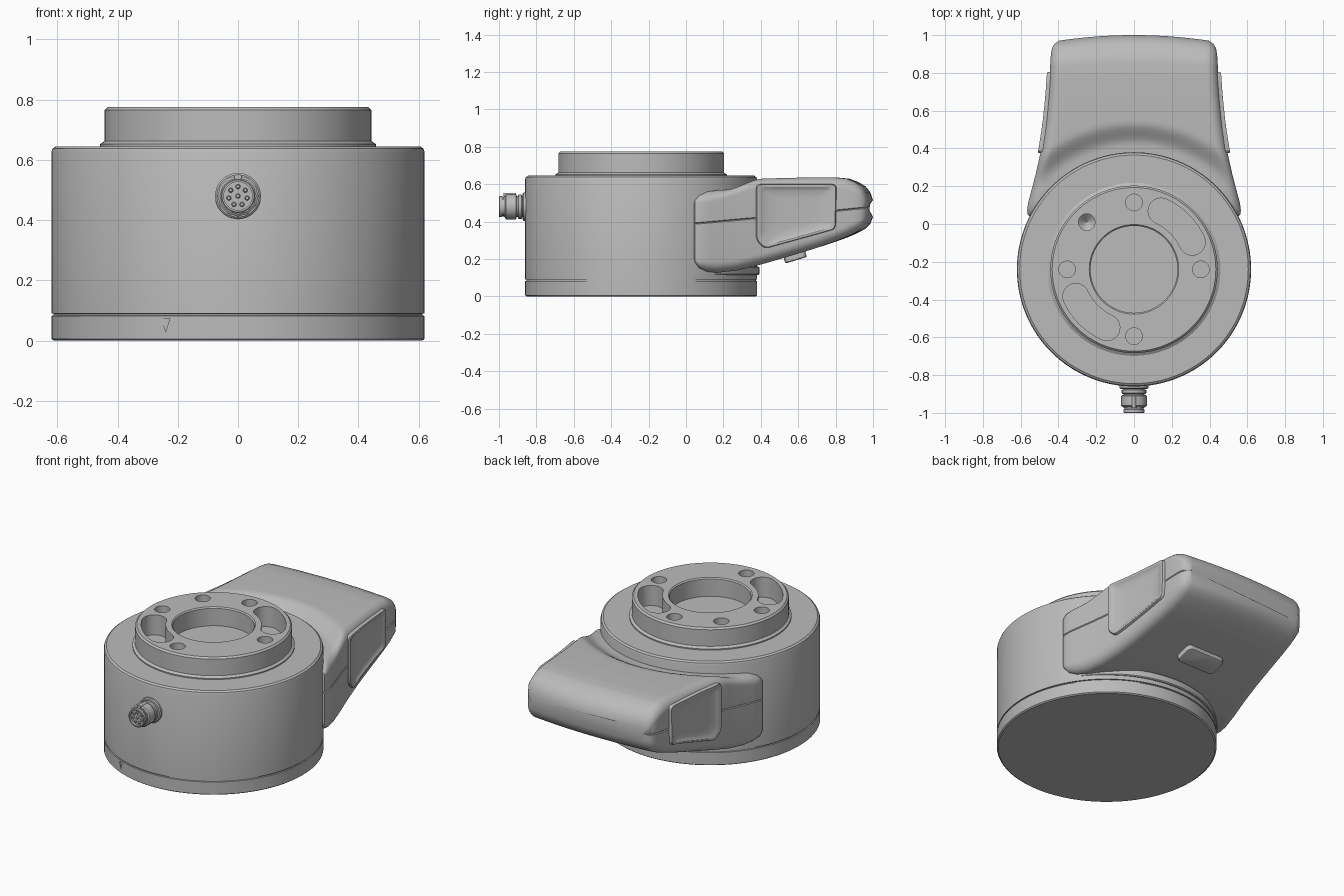
import bpy, bmesh, math
from mathutils import Vector, Matrix

if "Cube" in bpy.data.objects:
    bpy.data.objects.remove(bpy.data.objects["Cube"], do_unlink=True)

GREY = bpy.data.materials.new("satin grey")
GREY.use_nodes = True
GREY.diffuse_color = (0.5, 0.5, 0.5, 1)
GREY.node_tree.nodes["Principled BSDF"].inputs["Base Color"].default_value = (0.5, 0.5, 0.5, 1)
AXIS = -0.24   # y of the drum axis
PI = math.pi


def finish(obj, angle=32):
    bpy.ops.object.select_all(action='DESELECT')
    obj.select_set(True)
    bpy.context.view_layer.objects.active = obj
    bpy.ops.object.shade_smooth_by_angle(angle=math.radians(angle))


def loft(name, rings, smooth=True):
    """Skin a list of equal-length closed rings and cap both ends."""
    bm = bmesh.new()
    loops = [[bm.verts.new(p) for p in ring] for ring in rings]
    n = len(loops[0])
    for a, b in zip(loops, loops[1:]):
        for i in range(n):
            j = (i + 1) % n
            bm.faces.new((a[i], a[j], b[j], b[i]))
    bm.faces.new(loops[0])
    bm.faces.new(loops[-1])
    bmesh.ops.recalc_face_normals(bm, faces=bm.faces)
    mesh = bpy.data.meshes.new(name)
    bm.to_mesh(mesh)
    bm.free()
    obj = bpy.data.objects.new(name, mesh)
    bpy.context.collection.objects.link(obj)
    mesh.materials.append(GREY)
    if smooth:
        finish(obj)
    return obj


def lathe(name, profile, matrix, n=128, smooth=True):
    """Turn (radius, height) pairs around the local z axis."""
    rings = [[matrix @ Vector((r * math.cos(2 * PI * i / n), r * math.sin(2 * PI * i / n), h))
              for i in range(n)] for r, h in profile]
    return loft(name, rings, smooth)


def prism(name, outline, z0, z1):
    return loft(name, [[(x, y, z) for x, y in outline] for z in (z0, z1)], False)


def cut(obj, cutter):
    mod = obj.modifiers.new("cut", 'BOOLEAN')
    mod.operation, mod.solver, mod.object = 'DIFFERENCE', 'EXACT', cutter
    bpy.context.view_layer.objects.active = obj
    bpy.ops.object.modifier_apply(modifier=mod.name)
    bpy.data.objects.remove(cutter, do_unlink=True)


def at(x, y, z=0):
    return Matrix.Translation((x, y, z))


def table(rows, y):
    """Smoothly interpolate rows of (y, value, ...)."""
    if y <= rows[0][0]:
        return rows[0][1:]
    for a, b in zip(rows, rows[1:]):
        if y <= b[0]:
            t = (y - a[0]) / (b[0] - a[0])
            return [p + (q - p) * t for p, q in zip(a[1:], b[1:])]
    return rows[-1][1:]


# Drum with stepped hub
drum = lathe("drum", [(0.612, 0), (0.62, 0.006), (0.62, 0.082), (0.613, 0.083), (0.613, 0.089),
                      (0.62, 0.09), (0.62, 0.625), (0.616, 0.637), (0.605, 0.645), (0.458, 0.645),
                      (0.458, 0.652), (0.443, 0.662), (0.443, 0.765), (0.433, 0.775)],
             at(0, AXIS), smooth=False)

# Central bore, mounting holes and the two kidney pockets
cut(drum, lathe("bore", [(0.23, 0.66), (0.23, 0.768), (0.245, 0.783)], at(0, AXIS), 96, False))
for deg in (0, 90, 135, 180, 270):
    a = math.radians(deg)
    centre = at(0.354 * math.cos(a), AXIS + 0.354 * math.sin(a))
    tip = 0.002 if deg == 135 else 0.044
    cut(drum, lathe("hole", [(tip, 0.69), (0.044, 0.73), (0.044, 0.79)], centre, 32, False))
for base in (PI / 4, PI * 5 / 4):
    half, mid, rad = math.radians(20), 0.34, 0.069
    outline = []
    for sign, r in ((1, mid + rad), (-1, mid - rad)):
        outline += [(r * math.cos(base + sign * half * (i / 8 - 1)), r * math.sin(base + sign * half * (i / 8 - 1)))
                    for i in range(17)]
        end = base + sign * half
        cx, cy = mid * math.cos(end), mid * math.sin(end)
        start = end if sign > 0 else end + PI
        outline += [(cx + rad * math.cos(start + PI * i / 12), cy + rad * math.sin(start + PI * i / 12))
                    for i in range(1, 12)]
    cut(drum, prism("pocket", [(x, y + AXIS) for x, y in outline], 0.65, 0.79))

# Triangular index mark
cut(drum, loft("mark", [[(-0.254, y, 0.074), (-0.226, y, 0.074), (-0.24, y, 0.03)] for y in (-0.9, -0.803)], False))
finish(drum)

# Collar between drum and handle
lathe("handle_collar", [(0.6, 0.115), (0.605, 0.12), (0.605, 0.155), (0.6, 0.16)], at(0, -0.213))

# Handle: y, half width, bottom, top, corner radius
SHAPE = [(0.04, 0.55, 0.21, 0.54, 0.01), (0.048, 0.562, 0.18, 0.565, 0.02), (0.07, 0.566, 0.15, 0.59, 0.04),
         (0.11, 0.561, 0.132, 0.61, 0.06), (0.17, 0.545, 0.127, 0.618, 0.06), (0.27, 0.519, 0.138, 0.624, 0.06),
         (0.4, 0.49, 0.17, 0.629, 0.06), (0.53, 0.47, 0.208, 0.633, 0.06), (0.67, 0.455, 0.25, 0.636, 0.06),
         (0.8, 0.446, 0.292, 0.636, 0.06), (0.87, 0.443, 0.318, 0.63, 0.06), (0.92, 0.44, 0.34, 0.613, 0.06),
         (0.96, 0.434, 0.362, 0.588, 0.05), (0.985, 0.42, 0.387, 0.557, 0.04), (1.0, 0.395, 0.425, 0.515, 0.02)]


def section(y):
    w, lo, hi, r = table(SHAPE, y)
    seam = 0.385 + 0.09 * y

    def arc(cx, cz, start):
        return [(cx + r * math.cos(start + PI * i / 16), cz + r * math.sin(start + PI * i / 16)) for i in range(9)]
    right = [(w, seam - 0.004), (w - 0.006, seam), (w, seam + 0.004)] + arc(w - r, hi - r, 0)
    top = [((w - r) * (1 - i / 20), hi) for i in range(1, 40)]
    left = [(-x, z) for x, z in reversed(right)]
    low_left = arc(r - w, lo + r, PI)
    bottom = [((w - r) * (i / 20 - 1), lo) for i in range(1, 40)]
    ring = []
    for x, z in right + top + left + low_left + bottom + arc(w - r, lo + r, PI * 1.5):
        # bowed rear edge, and a dished step around the drum on the upper side
        yy = y - 0.03 * (x / 0.4) ** 2 * max(0, (y - 0.6) / 0.4) ** 2
        t = min(1, max(0, (0.78 - math.hypot(x, yy - AXIS)) / 0.12))
        if z > seam + 0.01:
            z -= 0.05 * t * t * (3 - 2 * t) * min(1, (z - seam) / 0.15)
        ring.append((x, yy, z))
    return ring


steps = [0.04, 0.048, 0.058, 0.07, 0.09] + [0.11 + 0.02 * i for i in range(42)] + [0.96, 0.973, 0.985, 0.993, 1.0]
loft("handle", [section(y) for y in steps])

# Side grips with raised rims, mirrored left and right
GRIP = [(0.375, 0.30), (0.375, 0.60), (0.805, 0.60), (0.80, 0.36), (0.42, 0.255)]


def rounded(corners, r, n=6):
    pts = []
    for i, c in enumerate(corners):
        c = Vector(c)
        a = c + (Vector(corners[i - 1]) - c).normalized() * r
        b = c + (Vector(corners[(i + 1) % len(corners)]) - c).normalized() * r
        pts += [a.lerp(c, k / n).lerp(c.lerp(b, k / n), k / n) for k in range(n + 1)]
        nxt = Vector(corners[(i + 1) % len(corners)])
        stop = nxt + (c - nxt).normalized() * r
        pts += [b.lerp(stop, k / 8) for k in range(1, 8)]
    return pts


grip_line = rounded(GRIP, 0.026)
grip_mid = Vector((0.6, 0.45))
for side, label in ((1, "left"), (-1, "right")):
    rings = []
    for scale, out in ((1, -0.04), (1, 0.008), (0.98, 0.015), (0.9, 0.015), (0.86, 0.011),
                       (0.76, 0.004), (0.5, 0.003), (0.25, 0.003), (0.02, 0.003)):
        flat = [grip_mid + (p - grip_mid) * scale for p in grip_line]
        rings.append([(side * (table(SHAPE, p.x)[0] + out), p.x, p.y) for p in flat])
    loft(label + "_side_grip", rings)

# Release button below the handle
tilt = at(0, 0.58, 0.222) @ Matrix.Rotation(math.radians(17), 4, 'X')
button = rounded([(-0.13, -0.06), (0.13, -0.06), (0.13, 0.06), (-0.13, 0.06)], 0.03)
loft("release_button", [[tilt @ Vector((p.x * s, p.y * s, h)) for p in button]
                        for s, h in ((1, 0.03), (1, -0.022), (0.97, -0.028), (0.9, -0.03))])

# Front connector: flange, nut, socket with pins
front = at(0, 0, 0.48) @ Matrix.Rotation(PI / 2, 4, 'X')
lathe("connector_flange", [(0.076, 0.83), (0.076, 0.868), (0.07, 0.873), (0.056, 0.873), (0.056, 0.975)], front, 48)
lathe("connector_rear_ring", [(0.06, 0.876), (0.065, 0.88), (0.065, 0.895), (0.06, 0.899)], front, 48)
lathe("connector_nut", [(0.06, 0.905), (0.068, 0.91), (0.068, 0.962), (0.06, 0.968)], front, 12)
lathe("connector_socket", [(0.05, 0.96), (0.05, 0.98), (0.056, 0.982), (0.056, 0.997), (0.053, 1.0),
                           (0.047, 1.0), (0.047, 0.985)], front, 48)
for i in range(8):
    a = PI / 2 + 2 * PI * i / 7
    r = 0.031 if i < 7 else 0
    lathe("connector_pin", [(0.008, 0.975), (0.008, 0.994), (0.005, 0.997)],
          front @ at(r * math.cos(a), r * math.sin(a)), 12)
lathe("connector_key", [(0.012, 0.91), (0.012, 0.975)], front @ at(0, 0.062), 12)
